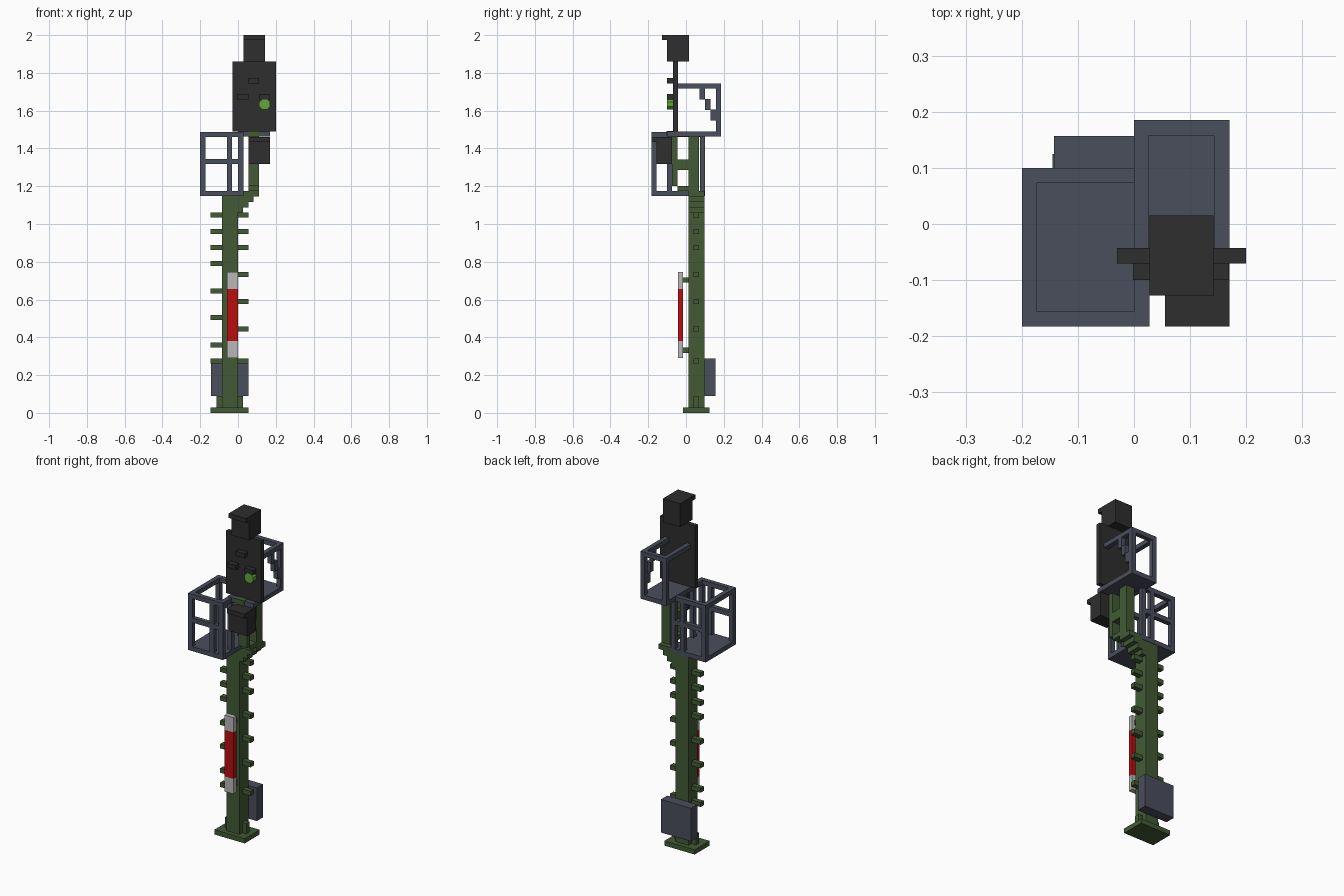
import bpy, math

cube = bpy.data.objects.get("Cube")
if cube:
    bpy.data.objects.remove(cube, do_unlink=True)


def material(name, rgb):
    lin = [((c / 255 + 0.055) / 1.055) ** 2.4 for c in rgb] + [1.0]
    m = bpy.data.materials.new(name)
    m.use_nodes = True
    m.diffuse_color = lin
    m.node_tree.nodes["Principled BSDF"].inputs["Base Color"].default_value = lin
    return m


GREEN = material("dark green paint", (66, 90, 53))
GREY = material("blue grey steel", (74, 78, 92))
BLACK = material("black housing", (46, 46, 46))
RED = material("red panel", (184, 14, 16))
WHITE = material("pale grey panel", (184, 184, 184))
LENS = material("green lens", (98, 165, 56))


def box(name, mat, x, y, z):
    """Box from (min, max) pairs on each axis."""
    X, Y, Z = sorted(x), sorted(y), sorted(z)
    v = [(a, b, c) for a in X for b in Y for c in Z]
    f = [(0, 1, 3, 2), (4, 6, 7, 5), (0, 4, 5, 1), (2, 3, 7, 6), (0, 2, 6, 4), (1, 5, 7, 3)]
    me = bpy.data.meshes.new(name)
    me.from_pydata(v, [], f)
    me.materials.append(mat)
    ob = bpy.data.objects.new(name, me)
    bpy.context.collection.objects.link(ob)
    return ob


T = 0.027                    # thickness of rails and rungs
PY = (0.013, 0.098)          # depth of the mast
RY = (0.04, 0.07)            # depth of the rungs

# Mast and foot
box("base_plate", GREEN, (-0.145, 0.055), (-0.015, 0.125), (0, 0.028))
box("mast", GREEN, (-0.085, 0), PY, (0.028, 1.15))
box("foot_rib_x", GREEN, (-0.115, 0.027), RY, (0.028, 0.09))

# Climbing rungs on both sides
for z in (0.275, 0.36, 0.505, 0.645, 0.79, 0.875, 0.96, 1.047):
    box("right_rung", GREEN, (-0.145, -0.085), RY, (z - T / 2, z + T / 2))
for z in (0.275, 0.445, 0.59, 0.732, 0.875, 0.96, 1.047):
    box("left_rung", GREEN, (0, 0.055), RY, (z - T / 2, z + T / 2))

# Cabinet behind the foot
box("cabinet", GREY, (-0.143, 0.055), (0.098, 0.157), (0.09, 0.287))

# Striped sign with its mounts
SX, SY = (-0.058, 0), (-0.043, -0.015)
box("sign_bottom", WHITE, SX, SY, (0.29, 0.38))
box("sign_middle", RED, SX, SY, (0.38, 0.657))
box("sign_top", WHITE, SX, SY, (0.657, 0.745))
for z in (0.318, 0.69):
    box("sign_mount", GREEN, (-0.043, -0.015), (-0.015, 0.013), (z, z + T))

# Stepped bend to the offset upper mast
for i, x in enumerate((0.027, 0.055, 0.083, 0.112)):
    z = 1.06 + i * 0.0285
    box("bend_step", GREEN, (-0.085 + i * 0.028, x), PY, (z, z + 0.0285))
UX = (0.055, 0.112)
box("upper_mast", GREEN, UX, (0.013, 0.07), (1.17, 1.462))

# Bracket holding the signal head
box("bracket_upright", GREEN, UX, (-0.073, -0.045), (1.2, 1.462))
box("bracket_middle_arm", GREEN, UX, (-0.045, 0.013), (1.286, 1.342))
box("bracket_lower_arm", GREEN, UX, (-0.045, 0.013), (1.174, 1.202))
box("bracket_cap", GREEN, UX, (-0.104, -0.045), (1.462, 1.492))

# Lower platform cage
x0, x1, y0, y1, z0, z1 = -0.2, 0.028, -0.183, 0.1, 1.148, 1.487
box("lower_platform_floor", GREY, (x0, x1), (y0, y1), (z0, z0 + T))
for x in (x0, x1 - T):
    box("lower_side_rail", GREY, (x, x + T), (y0, y1), (z1 - T, z1))
    for y in (y0, y1 - T):
        box("lower_corner_post", GREY, (x, x + T), (y, y + T), (z0 + T, z1 - T))
for y in (y0, y1 - T):
    box("lower_end_rail", GREY, (x0 + T, x1 - T), (y, y + T), (z1 - T, z1))
    box("lower_middle_rail", GREY, (x0 + T, x1 - T), (y, y + T), (1.318, 1.345))
    box("lower_middle_post", GREY, (-0.058, -0.031), (y, y + T), (z0 + T, z1 - T))
box("lower_gate_post", GREY, (x1 - T, x1), (-0.1, -0.073), (z0 + T, z1 - T))

# Upper platform cage
x0, x1, y0, y1, z0, z1 = 0.0, 0.17, -0.043, 0.185, 1.462, 1.745
box("upper_platform_floor", GREY, (x0, x1), (-0.099, y1), (z0, z0 + T))
for x in (x0, x1 - T):
    box("upper_side_rail", GREY, (x, x + T), (y0, y1), (z1 - T, z1))
    box("upper_corner_post", GREY, (x, x + T), (y1 - T, y1), (z0 + T, z1 - T))
box("upper_back_rail", GREY, (x0 + T, x1 - T), (y1 - T, y1), (z1 - T, z1))
for i in range(3):
    y, z = 0.072 + i * 0.0285, 1.66 - i * 0.056
    box("upper_brace_step", GREY, (x1 - T, x1), (y, y + 0.0285), (z, z + 0.058))

# Main signal head
box("head_plate", BLACK, (-0.03, 0.2), (-0.07, -0.043), (1.489, 1.86))
for x, z in ((0.055, 1.745), (-0.002, 1.66), (0.112, 1.66)):
    box("lamp_visor", BLACK, (x, x + 0.057), (-0.1, -0.07), (z, z + T))
bpy.ops.mesh.primitive_cylinder_add(vertices=8, radius=0.031, depth=0.03,
                                    location=(0.141, -0.085, 1.634),
                                    rotation=(math.pi / 2, math.pi / 8, 0))
lens = bpy.context.object
lens.name = "green_lamp"
lens.data.materials.append(LENS)

# Top indicator with hood
box("top_indicator", BLACK, (0.028, 0.142), (-0.1, 0.015), (1.86, 2.0))
box("top_indicator_hood", BLACK, (0.028, 0.142), (-0.127, -0.1), (1.973, 2.0))

# Lower indicator with hood
box("lower_indicator", BLACK, (0.055, 0.17), (-0.157, -0.073), (1.318, 1.46))
box("lower_indicator_hood", BLACK, (0.055, 0.17), (-0.183, -0.157), (1.433, 1.46))
